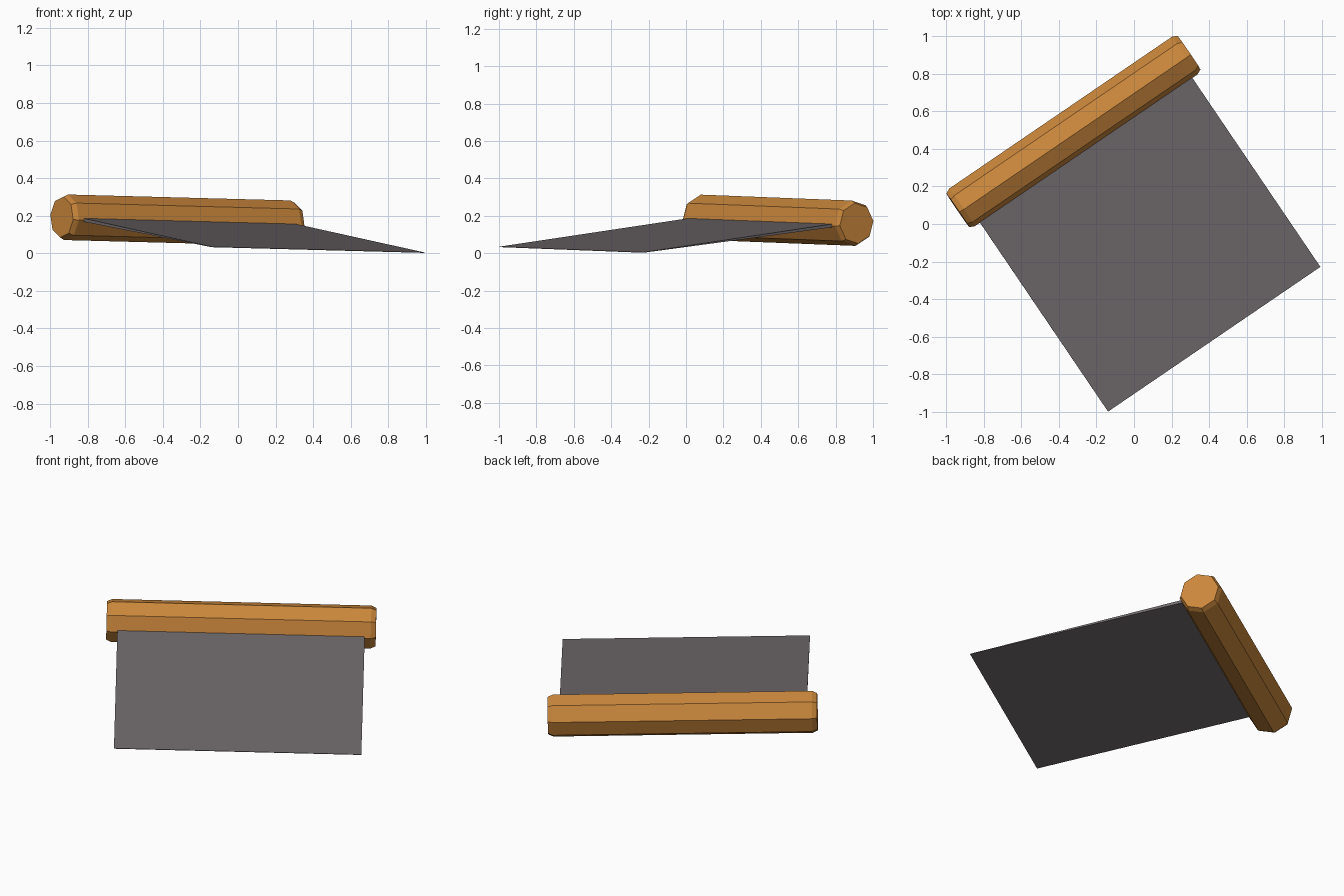
import bpy, bmesh, math
from mathutils import Vector, Matrix

if "Cube" in bpy.data.objects:
    bpy.data.objects.remove(bpy.data.objects["Cube"])


def material(name, rgb):
    m = bpy.data.materials.new(name)
    m.diffuse_color = (*rgb, 1)
    m.use_nodes = True
    m.node_tree.nodes["Principled BSDF"].inputs["Base Color"].default_value = m.diffuse_color
    return m


wood = material("orange wood", (0.60, 0.245, 0.045))
steel = material("grey steel", (0.162, 0.143, 0.149))

# Shared tilted frame: u along the handle, v from blade edge to handle, w blade normal
u = Vector((0.826, 0.563, -0.022)).normalized()
v = Vector((-0.556, 0.823, 0.117))
v = (v - u * v.dot(u)).normalized()
w = u.cross(v)
frame = Matrix.Translation((-0.3225, 0.4925, 0.176)) @ Matrix((u, v, w)).transposed().to_4x4()


def loft(name, rings, mat):
    """Join successive rings of points and cap both ends."""
    bm = bmesh.new()
    loops = [[bm.verts.new(p) for p in ring] for ring in rings]
    n = len(loops[0])
    for a, b in zip(loops, loops[1:]):
        for i in range(n):
            j = (i + 1) % n
            bm.faces.new((a[i], a[j], b[j], b[i]))
    bm.faces.new(loops[0])
    bm.faces.new(loops[-1])
    bmesh.ops.recalc_face_normals(bm, faces=bm.faces)
    me = bpy.data.meshes.new(name)
    bm.to_mesh(me)
    bm.free()
    me.transform(frame)
    me.materials.append(mat)
    ob = bpy.data.objects.new(name, me)
    bpy.context.collection.objects.link(ob)
    return ob


def octagon(x, r):
    return [(x, r * math.cos(k * math.pi / 4), r * math.sin(k * math.pi / 4)) for k in range(8)]


# Eight-sided handle with slightly bevelled ends
loft("handle", [octagon(x, r) for x, r in
                ((-0.745, 0.109), (-0.717, 0.122), (0.717, 0.122), (0.745, 0.109))], wood)


# Blade: thin wedge tapering towards the cutting edge
def blade_ring(y, t):
    h = 0.684
    return [(-h, y, -t), (h, y, -t), (h, y, t), (-h, y, t)]


loft("blade", [blade_ring(-0.09, 0.009), blade_ring(-1.345, 0.0012)], steel)
